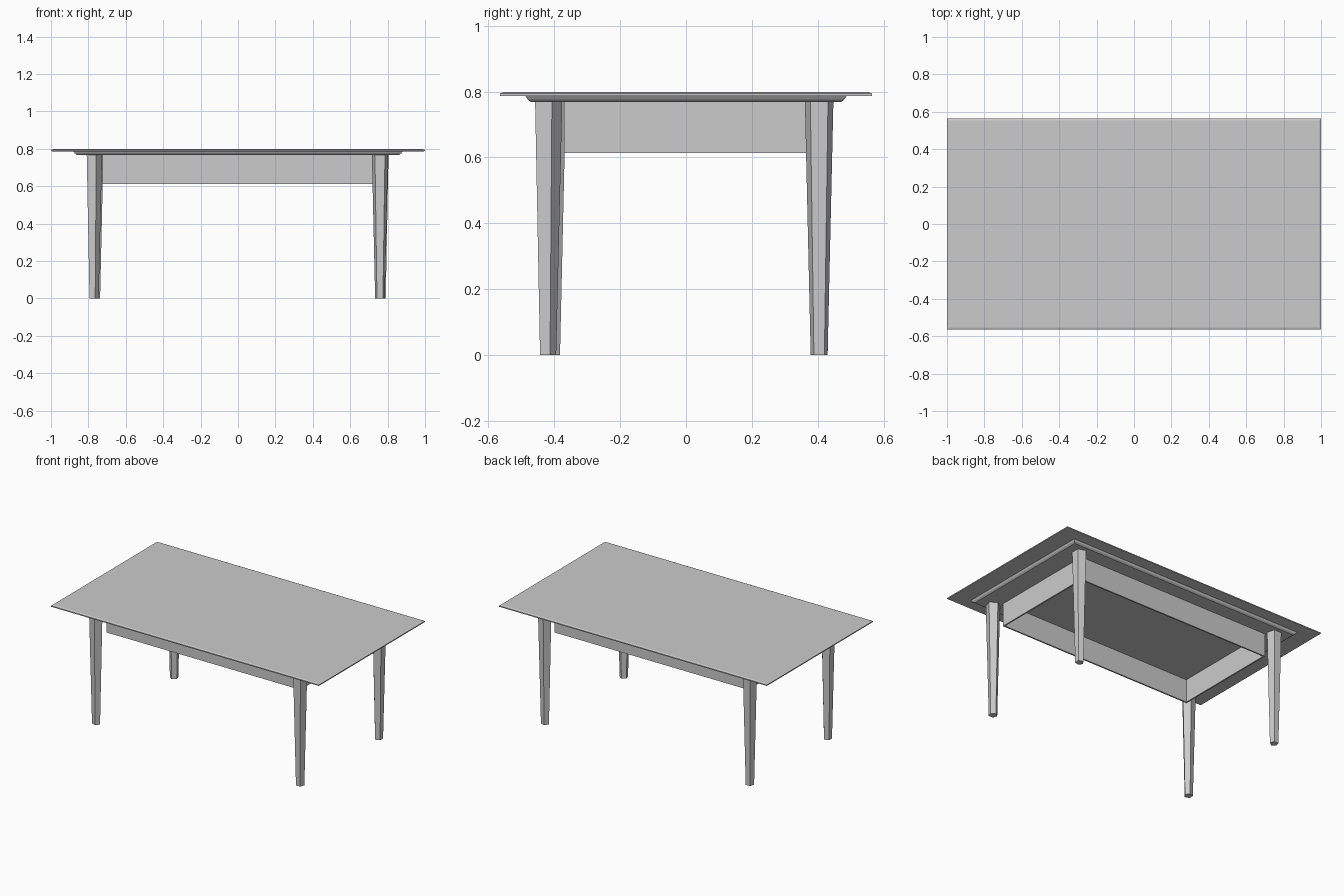
import bpy, bmesh, math

if "Cube" in bpy.data.objects:
    bpy.data.objects.remove(bpy.data.objects["Cube"])


def lofted_slab(name, layers):
    """Stack of centred rectangles (half_x, half_y, z), bottom to top, skinned and capped."""
    bm = bmesh.new()
    rings = []
    for hx, hy, z in layers:
        rings.append([bm.verts.new((sx * hx, sy * hy, z))
                      for sx, sy in ((-1, -1), (1, -1), (1, 1), (-1, 1))])
    for low, high in zip(rings, rings[1:]):
        for i in range(4):
            j = (i + 1) % 4
            bm.faces.new((low[i], low[j], high[j], high[i]))
    bm.faces.new(rings[0][::-1])
    bm.faces.new(rings[-1])
    mesh = bpy.data.meshes.new(name)
    bm.to_mesh(mesh)
    bm.free()
    obj = bpy.data.objects.new(name, mesh)
    bpy.context.collection.objects.link(obj)
    return obj


def box(name, size, centre):
    bpy.ops.mesh.primitive_cube_add(size=1, location=centre)
    obj = bpy.context.object
    obj.name = name
    obj.scale = size
    bpy.ops.object.transform_apply(location=False, rotation=False, scale=True)
    return obj


def leg(name, x, y, angle):
    """Tapered five-sided leg with one corner pointing along angle (degrees)."""
    bm = bmesh.new()
    rings = []
    for r, z in ((0.027, 0), (0.0455, LEG_TOP)):
        rings.append([bm.verts.new((r * math.cos(math.radians(angle + 72 * i)),
                                    r * math.sin(math.radians(angle + 72 * i)), z))
                      for i in range(5)])
    for i in range(5):
        j = (i + 1) % 5
        bm.faces.new((rings[0][i], rings[0][j], rings[1][j], rings[1][i]))
    bm.faces.new(rings[0][::-1])
    bm.faces.new(rings[1])
    mesh = bpy.data.meshes.new(name)
    bm.to_mesh(mesh)
    bm.free()
    obj = bpy.data.objects.new(name, mesh)
    obj.location = (x, y, 0)
    bpy.context.collection.objects.link(obj)
    return obj


LEG_TOP = 0.77
APRON_LOW = 0.613
AX, AY, THICK = 0.725, 0.37, 0.01

# table top: overhanging slab with a softened upper edge and a stepped underside
lofted_slab("table_top", [
    (0.862, 0.470, 0.768),
    (0.872, 0.480, 0.775),
    (0.880, 0.487, 0.786),
    (1.000, 0.565, 0.787),
    (1.000, 0.565, 0.794),
    (0.988, 0.553, 0.798),
])

# aprons: thin boards forming a frame just inside the legs
height = LEG_TOP - APRON_LOW
mid = (LEG_TOP + APRON_LOW) / 2
for side, s in (("front", -1), ("back", 1)):
    box(side + "_apron", (2 * AX, THICK, height), (0, s * (AY - THICK / 2), mid))
for side, s in (("left", -1), ("right", 1)):
    box(side + "_apron", (THICK, 2 * (AY - THICK), height), (s * (AX - THICK / 2), 0, mid))

# legs: the same pentagon, turned a quarter at each corner
leg("front_left_leg", -0.772, -0.408, 0)
leg("front_right_leg", 0.759, -0.421, 90)
leg("back_right_leg", 0.768, 0.404, 180)
leg("back_left_leg", -0.763, 0.408, 270)
